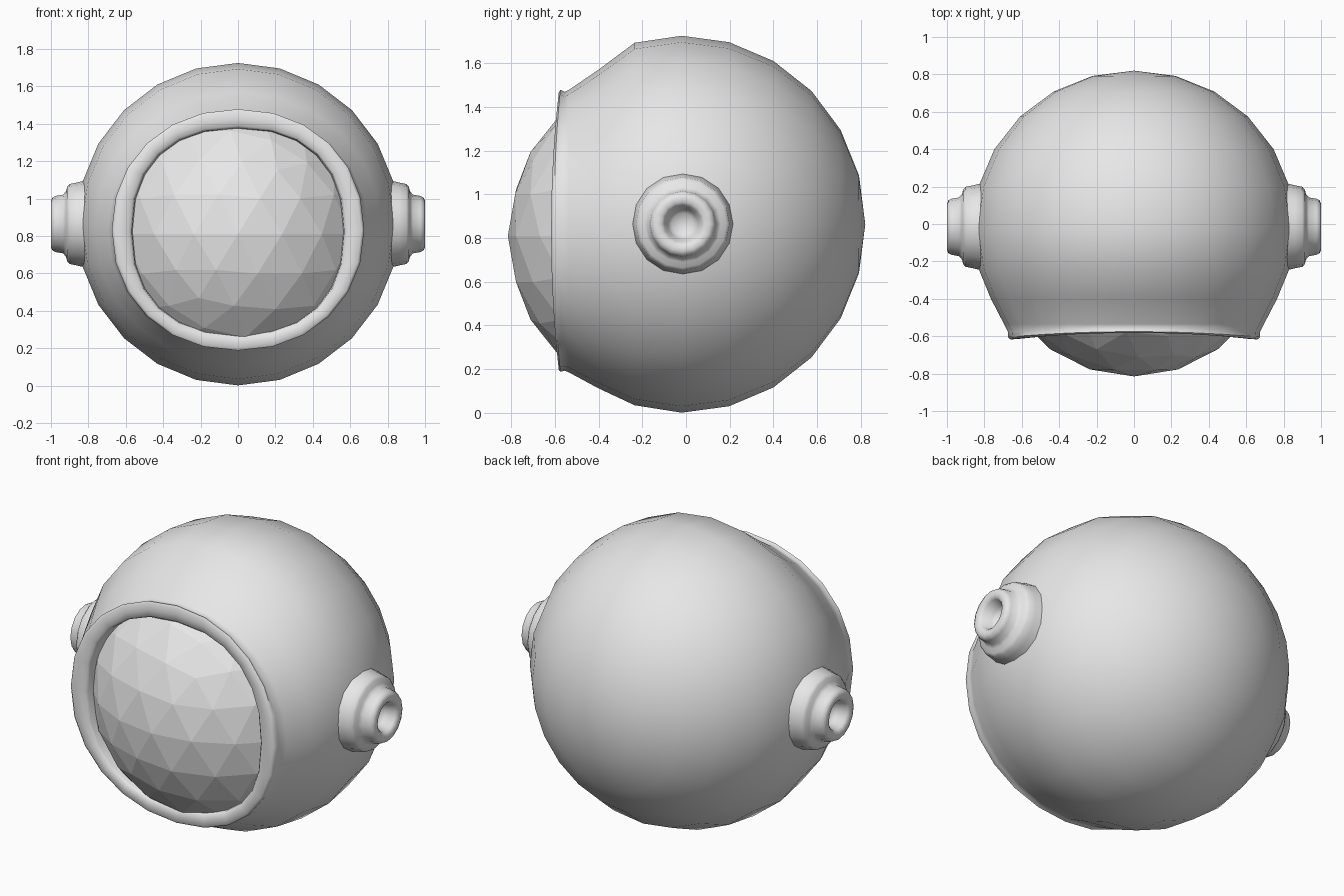
import bpy, bmesh, math

if "Cube" in bpy.data.objects:
    bpy.data.objects.remove(bpy.data.objects["Cube"])

grey = bpy.data.materials.new("light grey")
grey.diffuse_color = (0.8, 0.8, 0.8, 1)
grey.use_nodes = True
grey.node_tree.nodes["Principled BSDF"].inputs["Base Color"].default_value = grey.diffuse_color


def finish(bm, name, smooth=None):
    bmesh.ops.recalc_face_normals(bm, faces=bm.faces)
    me = bpy.data.meshes.new(name)
    bm.to_mesh(me)
    bm.free()
    me.materials.append(grey)
    ob = bpy.data.objects.new(name, me)
    bpy.context.collection.objects.link(ob)
    if smooth:
        bpy.ops.object.select_all(action='DESELECT')
        ob.select_set(True)
        bpy.context.view_layer.objects.active = ob
        bpy.ops.object.shade_smooth_by_angle(angle=math.radians(smooth))
    return ob


def skin(bm, rings):
    """Bridge successive rings; a one-point ring is a pole."""
    vs = [[bm.verts.new(p) for p in r] for r in rings]
    for a, b in zip(vs, vs[1:]):
        n = max(len(a), len(b))
        for i in range(n):
            j = (i + 1) % n
            if len(a) == 1:
                bm.faces.new((a[0], b[i], b[j]))
            elif len(b) == 1:
                bm.faces.new((a[i], b[0], a[j]))
            else:
                bm.faces.new((a[i], b[i], b[j], a[j]))


def oval(y, rx, z0, z1, power=2.0, bend=0.0, n=24):
    """Superellipse ring facing y; bend pushes its top and bottom back."""
    pts = []
    for i in range(n):
        t = 2 * math.pi * i / n
        c, s = math.cos(t), math.sin(t)
        e = 2 / power
        x = rx * math.copysign(abs(c) ** e, c)
        z = (z0 + z1) / 2 + (z1 - z0) / 2 * math.copysign(abs(s) ** e, s)
        pts.append((x, y + bend * s * s, z))
    return pts


# Helmet shell: round back, flattened front, raised rim and inner wall
CY, CZ, R = -0.02, 0.863, 0.862
rings = [[(0, 0.82, CZ)]]
for k in range(1, 7):
    a = math.radians(15 * k)
    r = R * math.sin(a)
    rings.append(oval(CY + 0.84 * math.cos(a), r, CZ - r, CZ + r))
rings += [
    oval(-0.235, 0.833, 0.035, 1.693),
    oval(-0.40, 0.765, 0.112, 1.57, 2.02),
    oval(-0.535, 0.695, 0.185, 1.478, 2.06),
    oval(-0.58, 0.673, 0.193, 1.468, 2.1, 0.025),
    oval(-0.605, 0.675, 0.188, 1.478, 2.1, 0.03),
    oval(-0.617, 0.66, 0.198, 1.465, 2.1, 0.035),
    oval(-0.615, 0.62, 0.23, 1.425, 2.2, 0.033),
    oval(-0.61, 0.582, 0.262, 1.388, 2.3, 0.03),
    oval(-0.595, 0.568, 0.272, 1.376, 2.35, 0.03),
    oval(-0.50, 0.56, 0.28, 1.37, 2.35, 0.0),
]
bm = bmesh.new()
skin(bm, rings)
finish(bm, "helmet_shell", 60)

# Faceted visor globe inside the shell
bm = bmesh.new()
bmesh.ops.create_icosphere(bm, subdivisions=3, radius=0.763)
bmesh.ops.translate(bm, verts=bm.verts, vec=(0, -0.052, 0.81))
finish(bm, "visor_globe")

# Stepped side caps with a hollow centre, mirrored
profile = [(0.80, 0.235), (0.835, 0.228), (0.86, 0.222), (0.90, 0.214),
           (0.913, 0.20), (0.92, 0.175), (0.935, 0.157), (0.975, 0.15),
           (0.992, 0.142), (1.0, 0.125), (0.998, 0.10), (0.985, 0.085),
           (0.93, 0.07), (0.905, 0.05)]
for side, name in ((1, "right_side_cap"), (-1, "left_side_cap")):
    rings = []
    for x, r in profile:
        rings.append([(side * x, -0.015 + r * math.cos(math.pi * i / 8),
                       0.864 + r * math.sin(math.pi * i / 8)) for i in range(16)])
    rings.append([(side * 0.9, -0.015, 0.864)])
    bm = bmesh.new()
    skin(bm, rings)
    finish(bm, name, 50)
